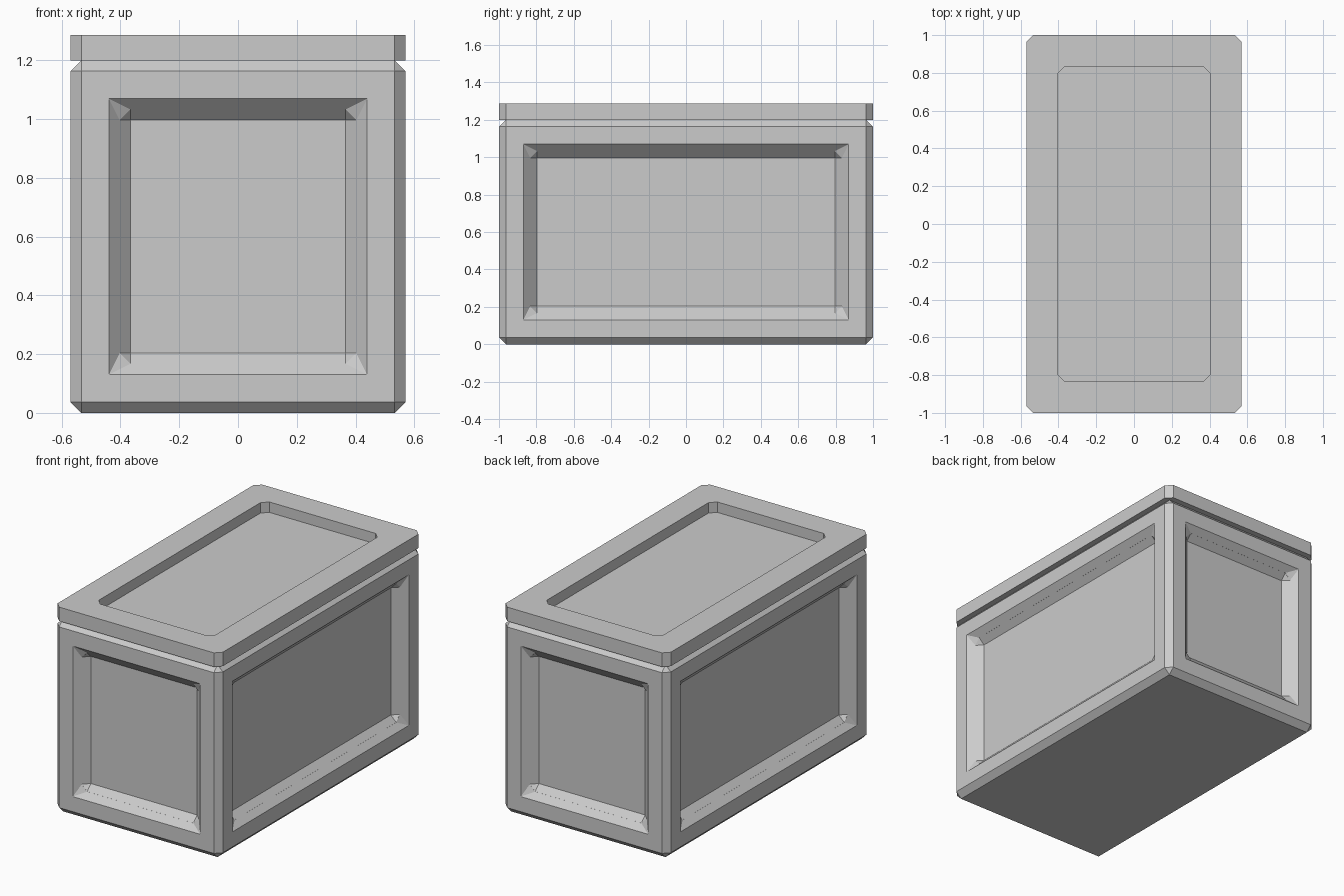
import bpy, bmesh
from mathutils import Matrix, Vector

if "Cube" in bpy.data.objects:
    bpy.data.objects.remove(bpy.data.objects["Cube"])

CHAMFER = 0.0365
FRAME = 0.167


def box(z0, z1):
    """Full-footprint box between two heights."""
    bm = bmesh.new()
    bmesh.ops.create_cube(bm, size=1, matrix=Matrix.Translation((0, 0, (z0 + z1) / 2))
                          @ Matrix.Diagonal(Vector((1.14, 2.0, z1 - z0, 1))))
    bm.normal_update()
    return bm


def sink_panels(bm, faces, depth):
    """Leave a flat frame around each face and sink its middle straight in."""
    bmesh.ops.inset_individual(bm, faces=faces, thickness=FRAME, use_even_offset=True)
    bm.normal_update()
    for f in faces:
        offset = -f.normal * depth
        new = bmesh.ops.extrude_discrete_faces(bm, faces=[f])["faces"][0]
        bmesh.ops.translate(bm, verts=new.verts, vec=offset)
    bm.normal_update()


def finish(bm, name):
    bmesh.ops.recalc_face_normals(bm, faces=bm.faces)
    mesh = bpy.data.meshes.new(name)
    bm.to_mesh(mesh)
    bm.free()
    obj = bpy.data.objects.new(name, mesh)
    bpy.context.collection.objects.link(obj)
    return obj


# Crate body: four sunken side panels, every hard edge chamfered
bm = box(0, 1.2)
sink_panels(bm, [f for f in bm.faces if abs(f.normal.z) < 0.5], 0.0735)
body = finish(bm, "crate_body")
bevel = body.modifiers.new("chamfer", 'BEVEL')
bevel.width = CHAMFER
bevel.segments = 1
bevel.limit_method = 'ANGLE'
bevel.use_clamp_overlap = False

# Lid: sunken top, only the upright corners chamfered
bm = box(1.2, 1.287)
sink_panels(bm, [f for f in bm.faces if f.normal.z > 0.5], 0.065)
upright = [e for e in bm.edges
           if (e.verts[0].co.xy - e.verts[1].co.xy).length < 1e-4]
bmesh.ops.bevel(bm, geom=upright, offset=CHAMFER, offset_type='OFFSET',
                segments=1, profile=0.5, affect='EDGES')
finish(bm, "crate_lid")
